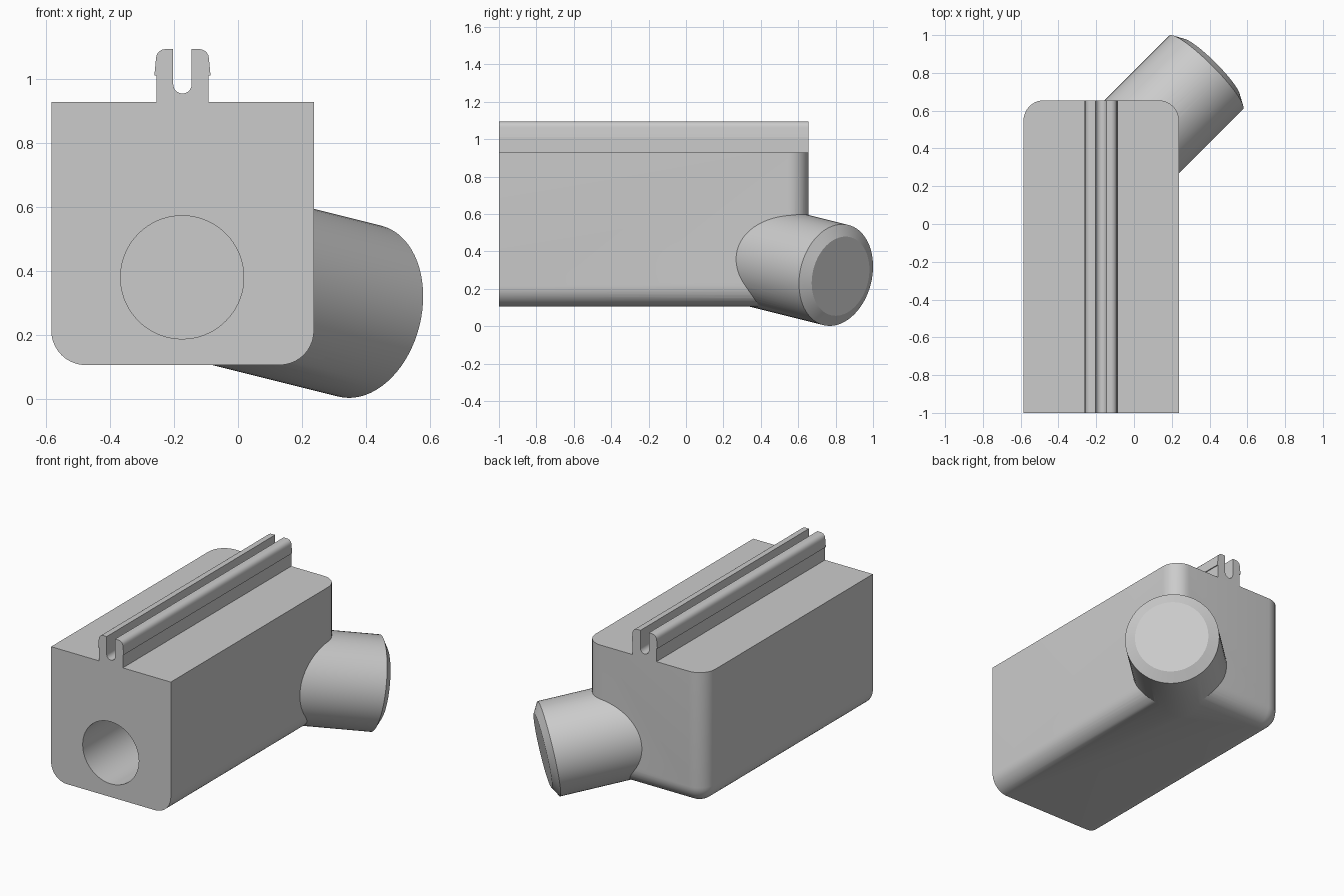
import bpy, bmesh, math
from mathutils import Vector

cube = bpy.data.objects.get("Cube")
if cube:
    bpy.data.objects.remove(cube)

grey = bpy.data.materials.new("plain grey")
grey.use_nodes = True
grey.diffuse_color = (0.6, 0.6, 0.6, 1)
grey.node_tree.nodes["Principled BSDF"].inputs["Base Color"].default_value = (0.6, 0.6, 0.6, 1)


def finish(name, bm):
    bmesh.ops.recalc_face_normals(bm, faces=bm.faces[:])
    mesh = bpy.data.meshes.new(name)
    bm.to_mesh(mesh)
    bm.free()
    mesh.materials.append(grey)
    obj = bpy.data.objects.new(name, mesh)
    bpy.context.collection.objects.link(obj)
    return obj


def lathe(name, profile, start, direction, steps=72):
    """Spin (radius, distance) points around an axis."""
    bm = bmesh.new()
    verts = [bm.verts.new((r, 0, d)) for r, d in profile]
    edges = [bm.edges.new(pair) for pair in zip(verts, verts[1:])]
    bmesh.ops.spin(bm, geom=verts + edges, cent=(0, 0, 0), axis=(0, 0, 1),
                   angle=math.tau, steps=steps)
    bmesh.ops.remove_doubles(bm, verts=bm.verts[:], dist=1e-5)
    turn = Vector(direction).to_track_quat('Z', 'Y').to_matrix().to_4x4()
    turn.translation = start
    bm.transform(turn)
    return finish(name, bm)


def combine(target, tool, operation):
    mod = target.modifiers.new(tool.name, 'BOOLEAN')
    mod.operation = operation
    mod.solver = 'EXACT'
    mod.object = tool
    bpy.context.view_layer.objects.active = target
    bpy.ops.object.modifier_apply(modifier=mod.name)
    bpy.data.objects.remove(tool)


def smooth(obj):
    bpy.ops.object.select_all(action='DESELECT')
    obj.select_set(True)
    bpy.context.view_layer.objects.active = obj
    bpy.ops.object.shade_smooth_by_angle(angle=math.radians(28))


# Block with rounded bottom and rear edges
left, right, front, back, bottom, top = -0.585, 0.238, -1.0, 0.655, 0.105, 0.93
bm = bmesh.new()
bmesh.ops.create_cube(bm, size=1)
for v in bm.verts:
    v.co = (right if v.co.x > 0 else left,
            back if v.co.y > 0 else front,
            top if v.co.z > 0 else bottom)


def is_rounded(edge):
    a, b = (v.co for v in edge.verts)
    low = a.z == b.z and abs(a.z - bottom) < 1e-4
    rear = abs(a.y - back) < 1e-4 and abs(b.y - back) < 1e-4
    fore = abs(a.y - front) < 1e-4 and abs(b.y - front) < 1e-4
    upright = a.z != b.z
    return (low and not fore) or (upright and rear)


bmesh.ops.bevel(bm, geom=[e for e in bm.edges if is_rounded(e)], offset=0.108,
                segments=10, profile=0.5, affect='EDGES')
body = finish("body", bm)

# Slanted outlet pipe with a chamfered mouth
axis = Vector((1, 1, -0.25)).normalized()
mouth = Vector((0.382, 0.802, 0.274))
length = 0.692
pipe = lathe("outlet_pipe", [(0, 0), (0.276, 0), (0.276, length),
                             (0.215, length + 0.035), (0, length + 0.035)],
             mouth - axis * length, axis)
combine(body, pipe, 'UNION')

# Blind bore from the front
bore = lathe("front_bore", [(0, 0), (0.193, 0), (0.193, 1.655), (0, 1.655)],
             (-0.175, front - 0.1, 0.38), (0, 1, 0))
combine(body, bore, 'DIFFERENCE')

# Stepped bore through the pipe
depth = 0.606
outlet = lathe("outlet_bore", [(0, 0), (0.165, 0), (0.165, depth), (0.195, depth),
                               (0.195, depth + 0.2), (0, depth + 0.2)],
               mouth - axis * depth, axis)
combine(body, outlet, 'DIFFERENCE')
smooth(body)

# Split snap rail: half outline, mirrored across its middle
middle = -0.174
half = [(0.082, top), (0.082, 1.012), (0.088, 1.012), (0.083, 1.065)]
for i in range(1, 6):
    t = math.radians(90 * i / 5)
    half.append((0.053 + 0.03 * math.cos(t), 1.065 + 0.03 * math.sin(t)))
half.append((0.029, 1.095))
for i in range(8):
    t = math.radians(90 * i / 8)
    half.append((0.029 * math.cos(t), 0.985 - 0.029 * math.sin(t)))
outline = half + [(0, 0.956)] + [(-x, z) for x, z in reversed(half)]

bm = bmesh.new()
face = bm.faces.new([bm.verts.new((middle + x, front, z)) for x, z in outline])
extruded = bmesh.ops.extrude_face_region(bm, geom=[face], use_keep_orig=True)
moved = [g for g in extruded["geom"] if isinstance(g, bmesh.types.BMVert)]
bmesh.ops.translate(bm, verts=moved, vec=(0, back - front, 0))
smooth(finish("snap_rail", bm))
